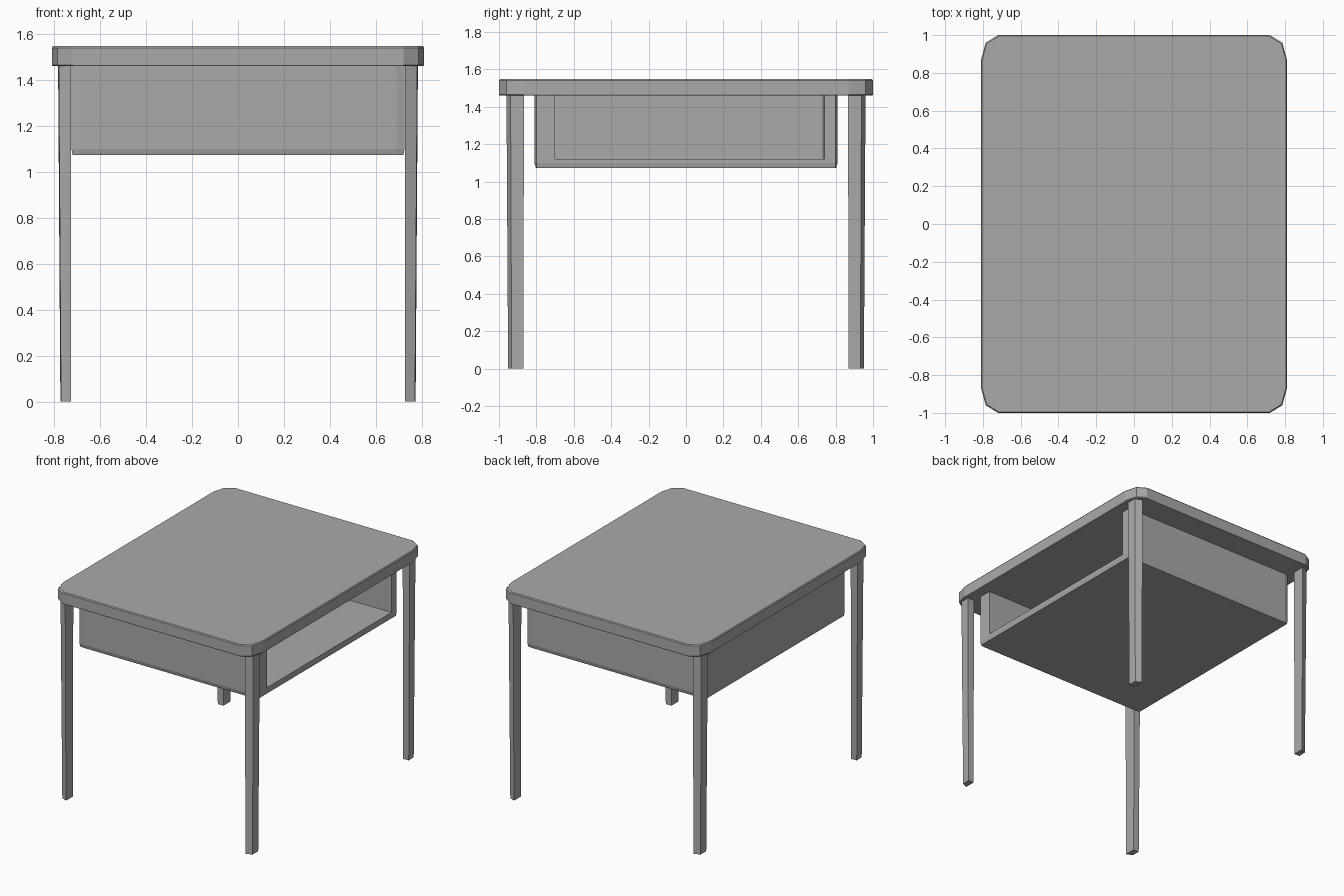
import bpy
import bmesh

default_cube = bpy.data.objects.get("Cube")
if default_cube:
    bpy.data.objects.remove(default_cube, do_unlink=True)

# Single painted finish
grey = bpy.data.materials.new("plain grey")
grey.use_nodes = True
colour = (0.4, 0.4, 0.4, 1)
grey.diffuse_color = colour
grey.node_tree.nodes["Principled BSDF"].inputs["Base Color"].default_value = colour


def loft(name, rings):
    """Solid through a stack of (outline, height) rings."""
    bm = bmesh.new()
    loops = [[bm.verts.new((x, y, z)) for x, y in outline] for outline, z in rings]
    n = len(loops[0])
    for low, high in zip(loops, loops[1:]):
        for i in range(n):
            j = (i + 1) % n
            bm.faces.new((low[i], low[j], high[j], high[i]))
    bm.faces.new(loops[0][::-1])
    bm.faces.new(loops[-1])
    bmesh.ops.recalc_face_normals(bm, faces=bm.faces)
    mesh = bpy.data.meshes.new(name)
    bm.to_mesh(mesh)
    bm.free()
    mesh.materials.append(grey)
    obj = bpy.data.objects.new(name, mesh)
    bpy.context.collection.objects.link(obj)
    return obj


def four_corners(corner):
    """Mirror one corner's points, given from +x side to +y side, to all four."""
    back = corner[::-1]
    return (corner
            + [(-x, y) for x, y in back]
            + [(-x, -y) for x, y in corner]
            + [(x, -y) for x, y in back])


def inset(outline, d):
    return [(x - d * (1 if x > 0 else -1), y - d * (1 if y > 0 else -1))
            for x, y in outline]


# Tabletop with faceted corners and a fine softened rim
top = four_corners([(0.81, 0.87), (0.785, 0.96), (0.72, 1.0)])
loft("tabletop", [(inset(top, 0.004), 1.46), (top, 1.466),
                  (top, 1.54), (inset(top, 0.005), 1.547)])

# Legs: tapered, with the outward end face slanted
leg_foot = [(0.727, 0.87), (0.773, 0.87), (0.77, 0.932), (0.727, 0.951)]
leg_head = [(0.727, 0.866), (0.783, 0.866), (0.78, 0.938), (0.727, 0.96)]
for side, sx in (("left", 1), ("right", -1)):
    for end, sy in (("front", -1), ("back", 1)):
        rings = [([(x * sx, y * sy) for x, y in outline], z)
                 for outline, z in ((leg_foot, 0), (leg_head, 1.463))]
        loft(f"{end}_{side}_leg", rings)

# Storage box under the top, open on one side
box_low = four_corners([(0.72, 0.797), (0.69, 0.803)])
box_high = four_corners([(0.725, 0.80), (0.69, 0.81)])
box = loft("storage_box", [(box_low, 1.073), (box_high, 1.10), (box_high, 1.462)])
hollow = [(-0.67, -0.70), (0.9, -0.70), (0.9, 0.742), (-0.67, 0.73)]
cutter = loft("box_cutter", [(hollow, 1.12), (hollow, 1.6)])
cutter.hide_render = True

cut = box.modifiers.new("hollow", "BOOLEAN")
cut.operation = "DIFFERENCE"
cut.solver = "EXACT"
cut.object = cutter
bpy.context.view_layer.update()
graph = bpy.context.evaluated_depsgraph_get()
hollowed = bpy.data.meshes.new_from_object(box.evaluated_get(graph))
box.modifiers.clear()
box.data = hollowed
bpy.data.objects.remove(cutter, do_unlink=True)
